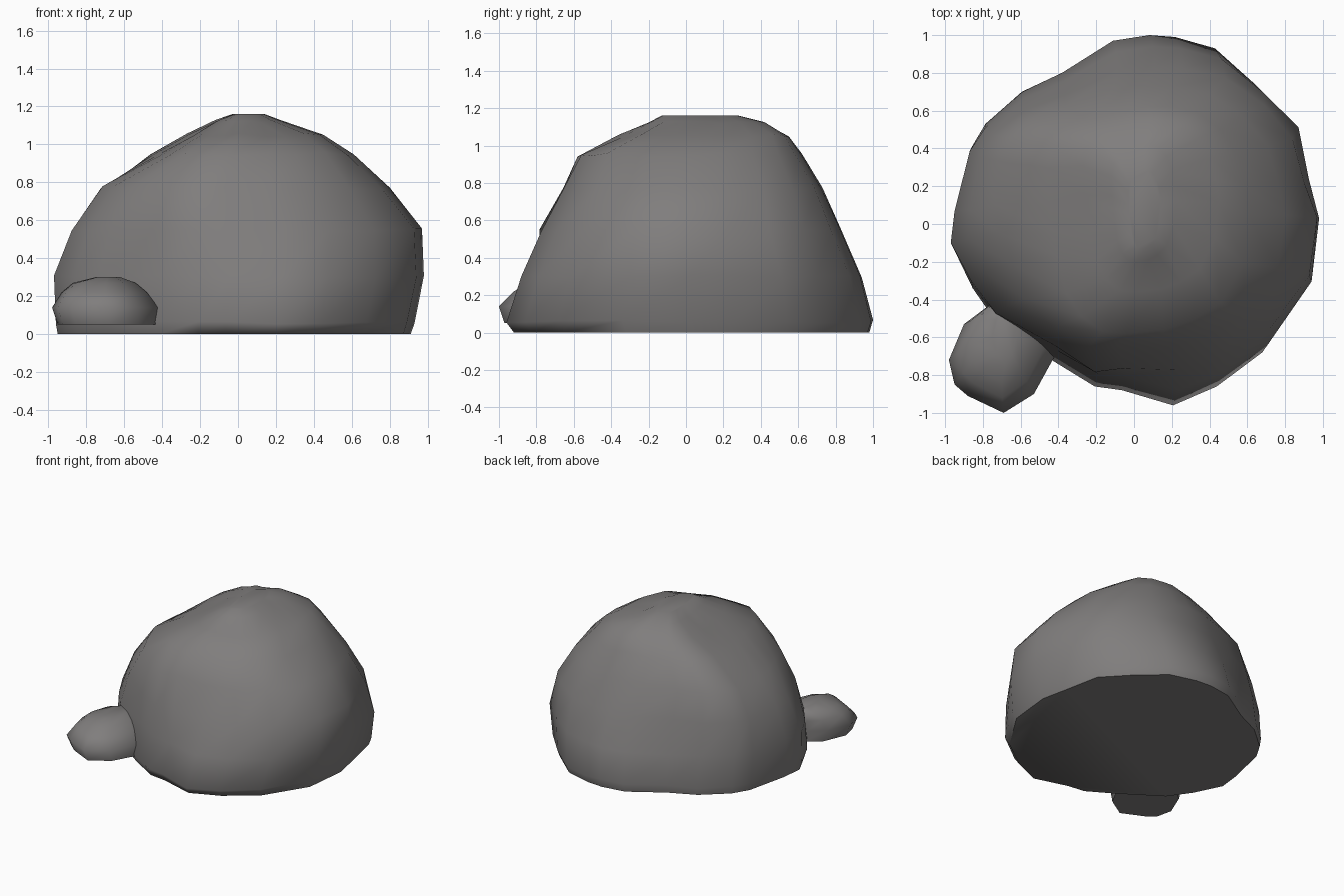
import bpy, math, random
from mathutils import Vector

random.seed(4)
if "Cube" in bpy.data.objects:
    bpy.data.objects.remove(bpy.data.objects["Cube"], do_unlink=True)

# Single stone colour
stone = bpy.data.materials.new("stone grey")
stone.use_nodes = True
grey = (0.215, 0.207, 0.205, 1)
stone.diffuse_color = grey
stone.node_tree.nodes["Principled BSDF"].inputs["Base Color"].default_value = grey


def unit_outline(outline):
    """Scale a plan outline to the unit square."""
    xs, ys = zip(*outline)
    low = Vector((min(xs), min(ys)))
    size = Vector((max(xs), max(ys))) - low
    return [Vector(((x - low.x) / size.x, (y - low.y) / size.y)) for x, y in outline]


def build_rock(name, lower, upper, levels, pushes=(), rough=0.0):
    """Loft from the lower plan outline to the upper one, then dent the sides."""
    lower, upper = unit_outline(lower), unit_outline(upper)
    verts, faces, n = [], [], len(lower)
    for i, (z, blend, x0, x1, y0, y1) in enumerate(levels):
        inner = 0 < i < len(levels) - 1
        for a, b in zip(lower, upper):
            q = a.lerp(b, blend)
            p = Vector((x0 + q.x * (x1 - x0), y0 + q.y * (y1 - y0), z))
            if inner:
                p.z += random.uniform(-rough, rough)
                for centre, radius, move in pushes:
                    d = (p - Vector(centre)).length / radius
                    p += Vector(move) * max(0, 1 - d * d)
            verts.append(p)
    for i in range(len(levels) - 1):
        for j in range(n):
            k = (j + 1) % n
            faces.append((i * n + j, i * n + k, (i + 1) * n + k, (i + 1) * n + j))
    faces.append(tuple(reversed(range(n))))
    faces.append(tuple(range((len(levels) - 1) * n, len(levels) * n)))

    mesh = bpy.data.meshes.new(name)
    mesh.from_pydata(verts, [], faces)
    mesh.materials.append(stone)
    rock = bpy.data.objects.new(name, mesh)
    bpy.context.collection.objects.link(rock)
    bpy.ops.object.select_all(action="DESELECT")
    rock.select_set(True)
    bpy.context.view_layer.objects.active = rock
    bpy.ops.object.shade_smooth_by_angle(angle=math.radians(65))


# Large boulder: plan outline at the ground and near the top
ground_outline = [
    (.98, .02), (.93, .25), (.87, .54), (.68, .74), (.46, .93), (.24, .99),
    (.1, 1), (-.1, .97), (-.38, .8), (-.6, .7), (-.8, .53), (-.88, .4),
    (-.96, .06), (-.98, -.12), (-.87, -.34), (-.74, -.52), (-.42, -.73),
    (-.2, -.86), (-.05, -.88), (.23, -.96), (.47, -.86), (.72, -.68), (.94, -.34)]
crown_outline = [
    (.6, .05), (.58, .2), (.54, .36), (.45, .5), (.33, .59), (.18, .62),
    (.07, .62), (-.06, .6), (-.24, .55), (-.36, .5), (-.43, .42), (-.46, .3),
    (-.45, .1), (-.43, -.03), (-.41, -.16), (-.36, -.36), (-.28, -.48),
    (-.17, -.56), (-.05, -.57), (.15, -.55), (.3, -.5), (.45, -.41), (.57, -.2)]
# Height, share of the crown outline, then extents in x and y
boulder_levels = [
    (0, 0, -.95, .91, -.92, .98), (.06, 0, -.96, .93, -.96, 1),
    (.3, 0, -.97, .98, -.88, .94), (.55, .25, -.89, .97, -.78, .83),
    (.77, .6, -.74, .8, -.67, .73), (.95, 1, -.46, .61, -.58, .62),
    (1.05, 1, -.27, .45, -.36, .55), (1.12, 1, -.12, .22, -.2, .42),
    (1.16, 1, -.03, .14, -.13, .28)]
boulder_pushes = [
    ((-.25, -.7, .55), .28, (0, -.07, 0)),
    ((.87, .35, .55), .3, (-.03, -.01, 0))]
build_rock("boulder", ground_outline, crown_outline, boulder_levels,
           boulder_pushes, .01)

# Small stone leaning against the boulder
pebble_outline = [
    (-.42, -.7), (-.46, -.5), (-.62, -.4), (-.78, -.44), (-.9, -.53),
    (-.98, -.72), (-.95, -.85), (-.88, -.91), (-.69, -1), (-.53, -.9)]
pebble_levels = [
    (.05, 0, -.95, -.42, -.97, -.4), (.14, 0, -.98, -.42, -1, -.4),
    (.22, 0, -.93, -.48, -.92, -.4), (.27, 0, -.87, -.54, -.84, -.4),
    (.3, 0, -.75, -.62, -.74, -.44)]
build_rock("small_stone", pebble_outline, pebble_outline, pebble_levels)
